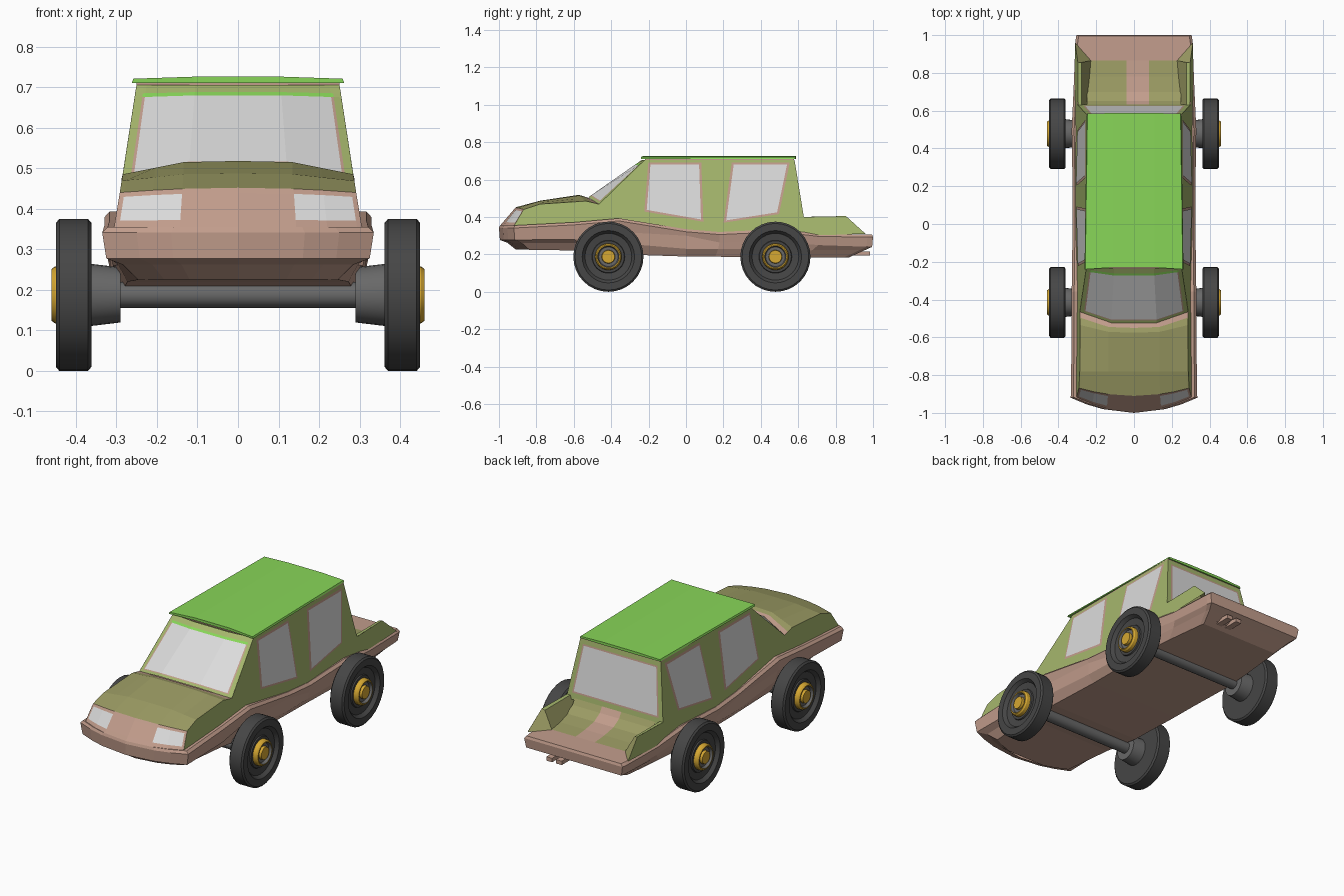
import bpy, bmesh, math
from mathutils import Vector

if "Cube" in bpy.data.objects:
    bpy.data.objects.remove(bpy.data.objects["Cube"])


def material(name, rgb):
    m = bpy.data.materials.new(name)
    lin = [(c / 255 / 12.92) if c < 11 else ((c / 255 + 0.055) / 1.055) ** 2.4 for c in rgb]
    m.diffuse_color = (*lin, 1)
    m.use_nodes = True
    m.node_tree.nodes["Principled BSDF"].inputs["Base Color"].default_value = m.diffuse_color
    return m


MATS = {n: material(n, c) for n, c in {
    "brown": (194, 157, 140), "green": (165, 182, 108), "olive": (156, 156, 100),
    "roof_green": (136, 214, 88), "glass": (219, 219, 219), "rubber": (70, 70, 70),
    "metal": (104, 104, 104), "gold": (214, 168, 50)}.items()}


def build(name, verts, faces, mats, out=None, mirror=False, smooth=False):
    """Mesh from faces with one material name per face (or one for all)."""
    if isinstance(mats, str):
        mats = [mats] * len(faces)
    slots = sorted(set(mats))
    me = bpy.data.meshes.new(name)
    bm = bmesh.new()
    for s in ((1, -1) if mirror else (1,)):
        vs = [bm.verts.new((v[0] * s, v[1], v[2])) for v in verts]
        for f, m in zip(faces, mats):
            bm.faces.new([vs[i] for i in f]).material_index = slots.index(m)
    bmesh.ops.remove_doubles(bm, verts=bm.verts, dist=1e-5)
    if out is None:
        bmesh.ops.recalc_face_normals(bm, faces=bm.faces)
    else:
        bm.normal_update()
        total = sum((f.normal * f.calc_area() for f in bm.faces), Vector())
        if total.dot(Vector(out)) < 0:
            bmesh.ops.reverse_faces(bm, faces=bm.faces)
    bm.to_mesh(me)
    bm.free()
    for n in slots:
        me.materials.append(MATS[n])
    if smooth:
        me.shade_smooth()
        me.set_sharp_from_angle(angle=math.radians(30))
    ob = bpy.data.objects.new(name, me)
    bpy.context.collection.objects.link(ob)
    return ob


def grid(name, rows, rule, out):
    """Sheet of quads; rule(row, column) names the material."""
    n = len(rows[0])
    faces, mats = [], []
    for r in range(len(rows) - 1):
        for c in range(n - 1):
            a = r * n + c
            faces.append((a, a + 1, a + n + 1, a + n))
            mats.append(rule(r, c))
    return build(name, [p for row in rows for p in row], faces, mats, out)


def interp(table, y):
    for (a, p), (b, q) in zip(table, table[1:]):
        if y <= b:
            return p + (q - p) * max(0, (y - a) / (b - a))
    return table[-1][1]


def side_x(z):  # leaning plane of the body sides
    return 0.287 - 0.155 * (z - 0.47)


def box(name, lo, hi, mat):
    v = [(x, y, z) for x in (lo[0], hi[0]) for y in (lo[1], hi[1]) for z in (lo[2], hi[2])]
    f = [(0, 1, 3, 2), (4, 6, 7, 5), (0, 4, 5, 1), (2, 3, 7, 6), (0, 2, 6, 4), (1, 5, 7, 3)]
    return build(name, v, f, mat)


# Lower body: half plan outline stacked at five levels, then mirrored
outline = [(0, -1), (.165, -.98), (.25, -.955), (.335, -.92), (.33, -.6), (.33, -.36), (.325, 0),
           (.325, .18), (.33, .5), (.32, .71), (.31, .97), (.305, 1), (0, 1)]
shoulder = [(-1, .355), (-.92, .355), (-.62, .37), (-.36, .393), (0, .335), (.18, .32), (.5, .335),
            (.71, .31), (1, .306)]
ridge_low = [(-1, .277), (-.6, .28), (-.36, .32), (0, .30), (.2, .26), (.5, .27), (.7, .25), (1, .24)]
width_low = [(-1, .72), (-.8, .76), (-.5, .86), (.6, .88), (1, .8)]
width_mid = [(-1, .84), (-.8, .86), (-.4, .93), (0, .97), (1, .9)]
floor_z = [(-1, .226), (-.6, .22), (-.25, .19), (1, .183)]
mid_z = [(-1, .262), (-.4, .262), (0, .23), (1, .222)]
levels = [
    lambda x, y: (x * interp(width_low, y), y * (.91 if y < 0 else .87), interp(floor_z, y)),
    lambda x, y: (x * interp(width_mid, y), y * .955, interp(mid_z, y)),
    lambda x, y: (x * .97, y * .995, interp(ridge_low, y)),
    lambda x, y: (x, y, interp(shoulder, y) - .014),
    lambda x, y: (x * .96, y * .995, interp(shoulder, y))]
n = len(outline)
verts = [f(x, y) for f in levels for x, y in outline]
faces = [(l * n + i, l * n + i + 1, l * n + n + i + 1, l * n + n + i)
         for l in range(4) for i in range(n - 1)]
for l in (0, 4):  # floor and deck strips to the centre line
    for i in range(1, n - 2):
        a, b = verts[l * n + i], verts[l * n + i + 1]
        verts += [(0, a[1], a[2]), (0, b[1], b[2])]
        faces.append((l * n + i, l * n + i + 1, len(verts) - 1, len(verts) - 2))
build("lower_body", verts, faces, "brown", mirror=True)


# Nose with headlights, and hood
def flat(t):
    return max(0, (abs(t) - .42) / .58)


def cross(ts, y, bow, z_mid, z_edge, w, g):
    return [(t * w, y + bow * g(t), z_mid - (z_mid - z_edge) * g(t)) for t in ts]


def lerp_rows(a, b, vs):
    return [[Vector(p).lerp(Vector(q), v) for p, q in zip(a, b)] for v in vs]


square = lambda t: t * t
nose_t = [-1, -.96, -.72, -.47, 0, .47, .72, .96, 1]
nose_top = cross(nose_t, -.91, .042, .452, .44, side_x(.44), square)
nose_base = cross(nose_t, -.995, .078, .353, .353, .306, square)
grid("nose_and_headlights", lerp_rows(nose_base, nose_top, [0, .2, .87, 1]),
     lambda r, c: "glass" if r == 1 and c in (1, 2, 5, 6) else "brown", (0, -1, 1))
hood_rows = [nose_top] + [cross(nose_t, *p, flat) for p in (
    (-.78, 0, .487, .469, side_x(.469)), (-.575, .04, .518, .485, side_x(.485)),
    (-.55, .055, .512, .475, .287), (-.522, .06, .502, .468, .287))]
grid("hood", hood_rows, lambda r, c: "olive" if r < 3 else "brown", (0, 0, 1))


# Windscreen and rear window: green surround, brown trim, glass middle
def ring_rule(rows, cols, top_strip):
    def rule(r, c):
        if r == rows - 3 and 0 < c < cols - 2:
            return top_strip
        return ("green", "brown", "glass")[min(2, r, c, rows - 2 - r, cols - 2 - c)]
    return rule


screen_t = [-1, -.925, -.9, -.42, .42, .9, .925, 1]
bottom = cross(screen_t, -.523, .058, .505, .468, .287, flat)
top = cross(screen_t, -.235, .015, .706, .706, .2505, flat)
grid("windscreen", lerp_rows(bottom, top, [0, .045, .06, .87, .91, 1]),
     ring_rule(6, 8, "roof_green"), (0, -1, 1))
rear_t = [-1, -.91, -.88, .88, .91, 1]
bottom = [(t * side_x(.38), .633, .38) for t in rear_t]
top = [(t * .2505, .58, .706) for t in rear_t]
grid("rear_window", lerp_rows(bottom, top, [0, .11, .135, .9, .925, 1]),
     ring_rule(6, 6, "brown"), (0, 1, 0))

# Sides, side windows and cargo bed walls
side = [(-.92, .353), (-.868, .44), (-.78, .469), (-.535, .485), (-.49, .475), (-.465, .468),
        (-.22, .706), (.58, .706), (.63, .40), (.855, .405), (.96, .31)]
side += [(y, z - .008) for y, z in reversed(shoulder[2:-1])]
windows = {"front": [(-.19, .68), (.07, .68), (.08, .387), (-.21, .438)],
           "rear": [(.255, .68), (.54, .68), (.487, .425), (.215, .382)]}
for s, tag in ((1, "right"), (-1, "left")):
    def sheet(name, pts, lift, mat):
        build(name, [(s * (side_x(z) + lift), y, z) for y, z in pts], [range(len(pts))], mat, (s, 0, 0))
    sheet("side_panel_" + tag, side, 0, "green")
    for k, pts in windows.items():
        cy, cz = (sum(p[i] for p in pts) / 4 for i in (0, 1))
        sheet(f"{k}_window_trim_{tag}", [(cy + (y - cy) * 1.09, cz + (z - cz) * 1.08) for y, z in pts],
              .003, "brown")
        sheet(f"{k}_window_{tag}", pts, .006, "glass")
    v = [(side_x(.4), .61, .4), (side_x(.405), .855, .405), (.278, .855, .4), (.278, .61, .4),
         (.228, .865, .308), (.24, .61, .308), (side_x(.31), .96, .308)]
    build("bed_wall_" + tag, [(s * x, y, z) for x, y, z in v],
          [(0, 1, 2, 3), (3, 2, 4, 5), (1, 6, 4, 2)], ["green", "olive", "olive"], (-s, 0, 1))

# Bed floor curving up to the cabin, with a worn middle strip
grid("bed_floor", [[(x, y, z) for x in (-.25, -.04, .08, .25)] for y, z in
                   ((.625, .4), (.65, .36), (.7, .33), (.78, .316), (.865, .309))],
     lambda r, c: "brown" if c == 1 else "olive", (0, 0, 1))

# Roof slab, bowed in front and slightly crowned
plan = [(-.25, .585), (-.262, -.24), (-.11, -.23), (.11, -.23), (.262, -.24), (.25, .585), (.11, .587),
        (-.11, .587)]
top = [(x * .985, y, .721 if abs(x) > .2 else .726) for x, y in plan]
build("roof", [(x, y, .711) for x, y in plan] + top,
      [range(8), (8, 9, 10, 15), (15, 10, 11, 14), (14, 11, 12, 13)]
      + [(i, (i + 1) % 8, (i + 1) % 8 + 8, i + 8) for i in range(8)], "roof_green")
box("roof_trim", (-.25, -.22, .70), (.25, .578, .712), "brown")

# Twin exhaust pipes
for x in (.10, .16):
    box("exhaust_pipe", (x - .018, .87, .194), (x + .018, .985, .216), "brown")
box("exhaust_bracket", (.07, .88, .2), (.19, .91, .225), "brown")


# Wheels, hubs and axles: profiles (x, radius) turned around the x axis
def lathe(name, profile, mats, y, s, seg=32):
    v, f, m = [], [], []
    for x, r in profile:
        v += [(s * x, y + r * math.cos(2 * math.pi * k / seg), .1875 + r * math.sin(2 * math.pi * k / seg))
              for k in range(seg)]
    for i in range(len(profile) - 1):
        for k in range(seg):
            j = (k + 1) % seg
            f.append((i * seg + k, i * seg + j, i * seg + seg + j, i * seg + seg + k))
            m.append(mats if isinstance(mats, str) else mats[i])
    f += [range(seg), range(len(v) - seg, len(v))]
    m += [m[0], m[-1]]
    build(name, v, f, m, smooth=True)


tyre = [(.362, .08), (.362, .178), (.37, .1875), (.441, .1875), (.449, .178), (.449, .14), (.43, .125),
        (.425, .088), (.432, .085), (.432, .06)]
cap = [(.42, .072), (.452, .07), (.46, .064), (.46, .058), (.445, .052), (.445, .036), (.46, .034), (.46, .03)]
for y, tag in ((-.415, "front"), (.478, "rear")):
    lathe(tag + "_axle", [(-.3, .032), (.3, .032)], "metal", y, 1, 16)
    for s in (1, -1):
        lathe(tag + "_tyre", tyre, "rubber", y, s)
        lathe(tag + "_hub_cap", cap, ["gold"] * 3 + ["metal"] * 2 + ["gold"] * 2, y, s)
        lathe(tag + "_hub", [(.29, .068), (.365, .077)], "metal", y, s, 24)
